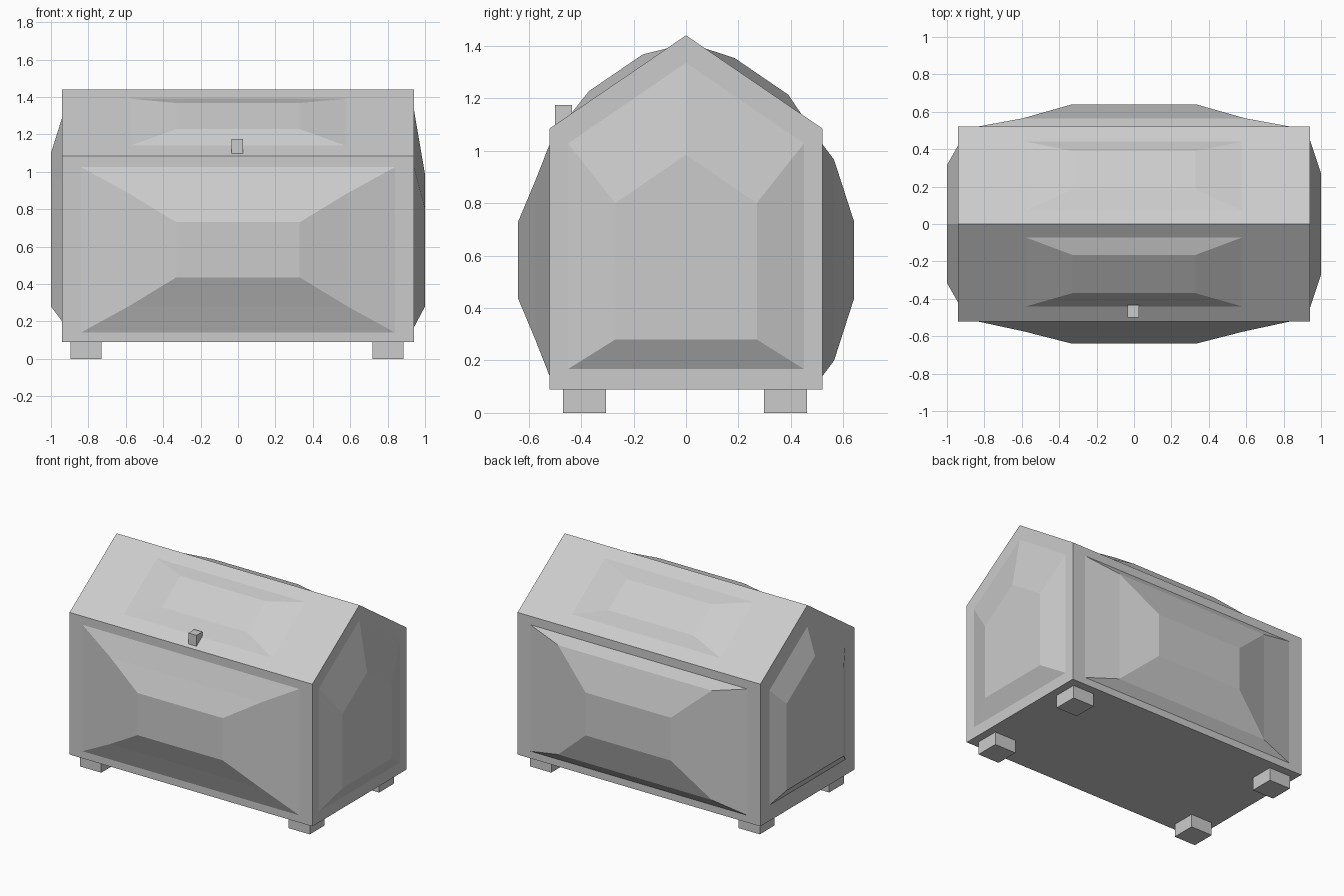
import bpy, bmesh
from mathutils import Vector

if "Cube" in bpy.data.objects:
    bpy.data.objects.remove(bpy.data.objects["Cube"])

SLOPE = 0.355 / 0.52          # roof pitch
RIDGE = 1.44


def rect_ring(hx, low, high):
    """Four corners: half width in x, lower and upper (y, z)."""
    return [(-hx, *low), (hx, *low), (hx, *high), (-hx, *high)]


def gable_ring(x, hw, bottom, apex):
    """Five corners of a house-shaped outline at a given x."""
    s = apex - SLOPE * hw
    return [(x, -hw, bottom), (x, hw, bottom), (x, hw, s), (x, 0, apex), (x, -hw, s)]


def add_panel(bm, rings):
    """Bridge nested outlines and cap the innermost one."""
    loops = [[bm.verts.new(p) for p in r] for r in rings]
    n = len(loops[0])
    for a, b in zip(loops, loops[1:]):
        for i in range(n):
            j = (i + 1) % n
            bm.faces.new((a[i], a[j], b[j], b[i]))
    bm.faces.new(loops[-1])


def finish(bm, name):
    bmesh.ops.remove_doubles(bm, verts=bm.verts, dist=0.0005)
    bmesh.ops.recalc_face_normals(bm, faces=bm.faces)
    me = bpy.data.meshes.new(name)
    bm.to_mesh(me)
    bm.free()
    bpy.context.collection.objects.link(bpy.data.objects.new(name, me))


def box(name, lo, hi):
    bm = bmesh.new()
    bmesh.ops.create_cube(bm, size=1)
    lo, hi = Vector(lo), Vector(hi)
    bmesh.ops.scale(bm, vec=hi - lo, verts=bm.verts)
    bmesh.ops.translate(bm, vec=(lo + hi) / 2, verts=bm.verts)
    finish(bm, name)


def roof(y, lift=0.0):
    return (y, RIDGE - SLOPE * abs(y) + lift)


bm = bmesh.new()
# front wall with faceted bulge
add_panel(bm, [rect_ring(0.94, (-0.52, 0.09), (-0.52, 1.085)),
               rect_ring(0.84, (-0.52, 0.14), (-0.52, 1.025)),
               rect_ring(0.585, (-0.575, 0.28), (-0.575, 0.885)),
               rect_ring(0.33, (-0.64, 0.435), (-0.64, 0.73))])
# back wall with fuller bulge
add_panel(bm, [rect_ring(0.94, (0.52, 0.09), (0.52, 1.085)),
               rect_ring(0.84, (0.52, 0.14), (0.52, 1.025)),
               rect_ring(0.595, (0.565, 0.20), (0.565, 0.965)),
               rect_ring(0.33, (0.64, 0.433), (0.64, 0.733))])
# roof slopes with raised panels
for s, y_in, y_out in ((-1, 0.165, 0.37), (1, 0.185, 0.39)):
    add_panel(bm, [rect_ring(0.94, roof(s * 0.52), roof(0)),
                   rect_ring(0.575, roof(s * 0.44), roof(s * 0.073)),
                   rect_ring(0.33, roof(s * y_out, 0.04), roof(s * y_in, 0.04))])
# gable ends with raised panels
add_panel(bm, [gable_ring(0.94, 0.52, 0.09, RIDGE),
               gable_ring(0.94, 0.45, 0.167, 1.335),
               gable_ring(1.0, 0.27, 0.28, 0.985)])
add_panel(bm, [gable_ring(-0.94, 0.52, 0.09, RIDGE),
               gable_ring(-0.94, 0.42, 0.20, 1.29),
               gable_ring(-1.0, 0.315, 0.28, 1.10)])
# underside
add_panel(bm, [rect_ring(0.94, (-0.52, 0.09), (0.52, 0.09))])
finish(bm, "chest_body")

# feet
for side, x0, x1 in (("left", -0.895, -0.73), ("right", 0.72, 0.885)):
    for end, y0, y1 in (("front", -0.47, -0.305), ("back", 0.297, 0.462)):
        box(f"{end}_{side}_foot", (x0, y0, 0), (x1, y1, 0.09))

# lid knob
box("lid_knob", (-0.035, -0.5, 1.097), (0.028, -0.434, 1.175))
